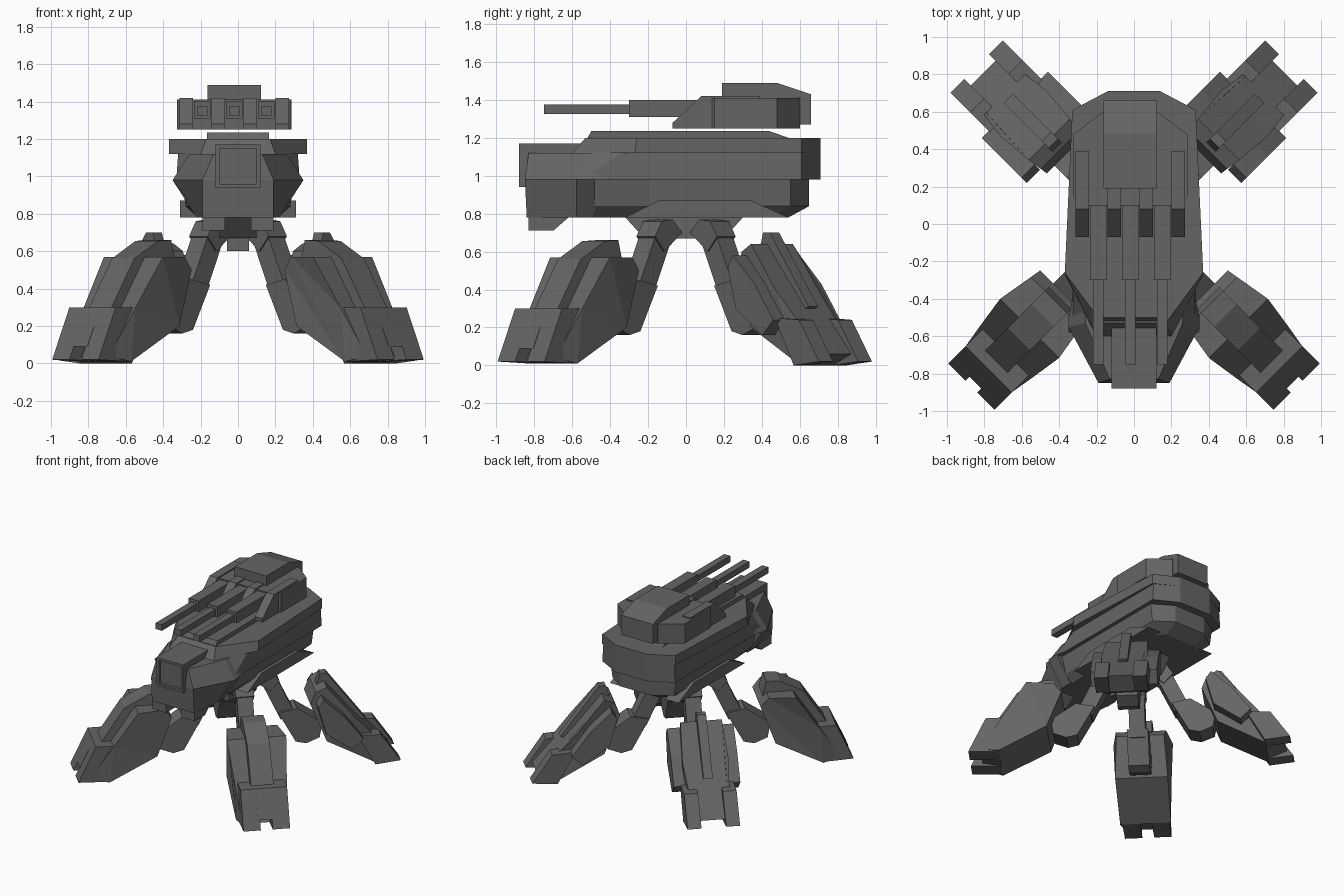
import bpy
import bmesh
from math import sqrt

default_cube = bpy.data.objects.get("Cube")
if default_cube:
    bpy.data.objects.remove(default_cube, do_unlink=True)

# The single flat colour
dark_grey = bpy.data.materials.new("dark_grey")
dark_grey.use_nodes = True
dark_grey.diffuse_color = (.13, .13, .13, 1)
shader = dark_grey.node_tree.nodes["Principled BSDF"]
shader.inputs["Base Color"].default_value = dark_grey.diffuse_color


def loft(name, rings):
    """Skin a closed, flat-faced solid through rings with equal point counts."""
    bm = bmesh.new()
    loops = [[bm.verts.new(point) for point in ring] for ring in rings]
    for lower, upper in zip(loops, loops[1:]):
        for i in range(len(lower)):
            bm.faces.new((lower[i - 1], lower[i], upper[i], upper[i - 1]))
    bm.faces.new(loops[0])
    bm.faces.new(loops[-1])
    bmesh.ops.triangulate(bm, faces=[f for f in bm.faces if len(f.verts) > 4])
    bmesh.ops.recalc_face_normals(bm, faces=bm.faces)
    mesh = bpy.data.meshes.new(name)
    bm.to_mesh(mesh)
    bm.free()
    mesh.materials.append(dark_grey)
    part_object = bpy.data.objects.new(name, mesh)
    bpy.context.collection.objects.link(part_object)


def octagon(z, wide, front, back, nose, tail, front_cut=.3, back_cut=.1, flare=0, centre=0):
    """Mirrored plan outline with chamfered corners at the nose and the tail."""
    half = [(tail, back), (wide - flare, back - back_cut), (wide, front + front_cut), (nose, front)]
    left = [(centre + x, y, z) for x, y in half]
    right = [(centre - x, y, z) for x, y in reversed(half)]
    return left + right


def extrude(name, outline, half, centre=0):
    """Side profile of (y, z) points given a width across x."""
    loft(name, [[(x, y, z) for y, z in outline] for x in (centre - half, centre + half)])


def block(name, half, front, back, bottom, top, centre=0, lean_front=0, lean_back=0):
    """Box whose upper front and back edges may lean inwards."""
    outline = [(front, bottom), (back, bottom), (back - lean_back, top), (front + lean_front, top)]
    extrude(name, outline, half, centre)


# Hull: upright flanks, a flared flat deck and a raised centre ridge
belly, flank_bottom, flank_top, deck_top = .78, .98, 1.12, 1.2
loft("lower_hull", [
    octagon(belly, wide=.22, front=-.5, back=.54, nose=.2, tail=.14),
    octagon(belly + .06, wide=.28, front=-.5, back=.65, nose=.26, tail=.14),
    octagon(flank_bottom, wide=.3, front=-.5, back=.65, nose=.3, tail=.14),
])
loft("upper_hull", [
    octagon(flank_bottom, wide=.33, front=-.85, back=.71, nose=.19, tail=.14),
    octagon(flank_top, wide=.32, front=-.83, back=.71, nose=.13, tail=.14, front_cut=.5),
])
loft("deck", [
    octagon(flank_top, wide=.37, front=-.6, back=.71, nose=.2, tail=.14, front_cut=.33, flare=.04),
    octagon(deck_top, wide=.37, front=-.53, back=.71, nose=.17, tail=.14, front_cut=.27, flare=.04),
])
block("deck_ridge", half=.165, front=-.53, back=.6, bottom=deck_top - .02, top=1.235,
      lean_front=.03, lean_back=.16)

# Cheeks flare out to an edge where jaw and flank meet
loft("jaw", [
    octagon(belly, wide=.22, front=-.84, back=-.48, nose=.19, tail=.22),
    octagon(flank_bottom, wide=.35, front=-.85, back=-.48, nose=.19, tail=.35),
])
loft("cheeks", [
    octagon(flank_bottom, wide=.35, front=-.85, back=-.25, nose=.19, tail=.3, back_cut=.25),
    octagon(flank_top, wide=.26, front=-.83, back=-.25, nose=.13, tail=.26, back_cut=.25),
])

# Nose plate recessed inside a frame
snout = dict(front=-.88, back=-.5)
block("snout_plate", half=.1, front=-.86, back=-.5, bottom=.95, top=1.16)
block("snout_top_frame", half=.12, bottom=1.15, top=1.17, **snout)
block("snout_bottom_frame", half=.12, bottom=.94, top=.96, **snout)

# Mirrored body details
for side in (-1, 1):
    block("snout_side_frame", half=.01, bottom=.94, top=1.17, centre=side * .11, **snout)
    block("chin_block", half=.06, front=-.83, back=-.7, bottom=.71, top=belly,
          centre=side * .13, lean_back=-.08)
    block("side_skirt", half=.06, front=-.32, back=.54, bottom=belly, top=.87,
          centre=side * .25, lean_front=.18, lean_back=.2)

# Pelvis under the belly
block("pelvis", half=.1, front=-.22, back=.2, bottom=.67, top=belly, lean_front=-.1, lean_back=-.1)
block("pelvis_keel", half=.06, front=-.2, back=-.1, bottom=.6, top=.7)

# Turret, set slightly to one side and clear of the deck
turret_x = -.02
floor, roof = 1.25, 1.42
loft("turret_body", [
    octagon(z, wide=.305, front=.1, back=.6, nose=.25, tail=.145,
            front_cut=.05, back_cut=.12, centre=turret_x)
    for z in (floor, roof - .01)
])
extrude("turret_cap", [(.19, 1.27), (.19, 1.49), (.48, 1.49), (.66, 1.43), (.66, 1.27)],
        half=.143, centre=turret_x)

# Sloped dividers with a gun in each gap
spacing = .171
for i in range(4):
    divider_x = turret_x + (i - 1.5) * spacing
    block("gun_divider", half=.035, front=-.07, back=.39, bottom=floor + .03, top=roof,
          centre=divider_x, lean_front=.15)
    block("divider_foot", half=.035, front=-.07, back=.39, bottom=floor, top=floor + .03,
          centre=divider_x)
for i in (-1, 0, 1):
    gun_x = turret_x + i * spacing
    block("gun_shroud", half=.045, front=-.3, back=.2, bottom=1.31, top=1.4, centre=gun_x)
    block("gun_barrel", half=.028, front=-.75, back=-.3, bottom=1.325, top=1.375, centre=gun_x)


def add_leg(end, x_sign, y_sign):
    """One leg, drawn as (reach, z) outlines along its diagonal."""

    def part(name, outline, half, offset=0, taper=0, middle=.8):
        rings = []
        for side in (-1, 1):
            ring = []
            for reach, z in outline:
                across = offset + side * (half - taper * abs(reach - middle))
                ring.append((x_sign * (reach + across) / sqrt(2),
                             y_sign * (reach - across) / sqrt(2), z))
            rings.append(ring)
        loft(f"{end}_{name}", rings)

    # Upper limb
    part("hip", [(.1, .7), (.17, .77), (.25, .76), (.3, .68), (.23, .6)], half=.07)
    part("thigh", [(.17, .66), (.28, .7), (.43, .38), (.31, .36)], half=.06)
    part("knee", [(.29, .42), (.43, .45), (.62, .32), (.6, .2), (.5, .16), (.42, .18)], half=.08)

    # Armoured shin, with two toes either side of a notch
    if end == "front":
        part("shin", [(.53, .5), (.59, .57), (.79, .57), (.97, .3), (1.14, .04), (1, .01), (.64, .2)],
             half=.225, taper=.17)
        part("shin_spine", [(.56, .55), (.59, .66), (.69, .655), (.87, .56), (1.06, .27), (.9, .27)],
             half=.085)
        part("toe_bridge", [(.92, .3), (1.1, .3), (1.2, .09), (1, .09)], half=.06)
        toe_outline = [(.92, .3), (1.1, .3), (1.23, .02), (1, .01)]
        toe_half, toe_offset = .065, .11
    else:
        part("shin", [(.52, .5), (.56, .6), (.64, .64), (.84, .4), (1.14, .06), (1, 0), (.64, .2)],
             half=.18, taper=.15)
        part("shin_spine", [(.58, .6), (.61, .7), (.66, .7), (.95, .31), (.9, .29)], half=.035)
        toe_outline = [(.86, .25), (1.04, .24), (1.19, .02), (1, 0)]
        toe_half, toe_offset = .052, .145

    for side in (-1, 1):
        part("toe", toe_outline, half=toe_half, offset=side * toe_offset)
        if end == "rear":
            part("shin_guard", [(.56, .52), (.6, .58), (.76, .43), (.9, .24), (.82, .16), (.62, .3)],
                 half=.05, offset=side * .2)


for x_sign in (-1, 1):
    add_leg("front", x_sign, -1)
    add_leg("rear", x_sign, 1)
